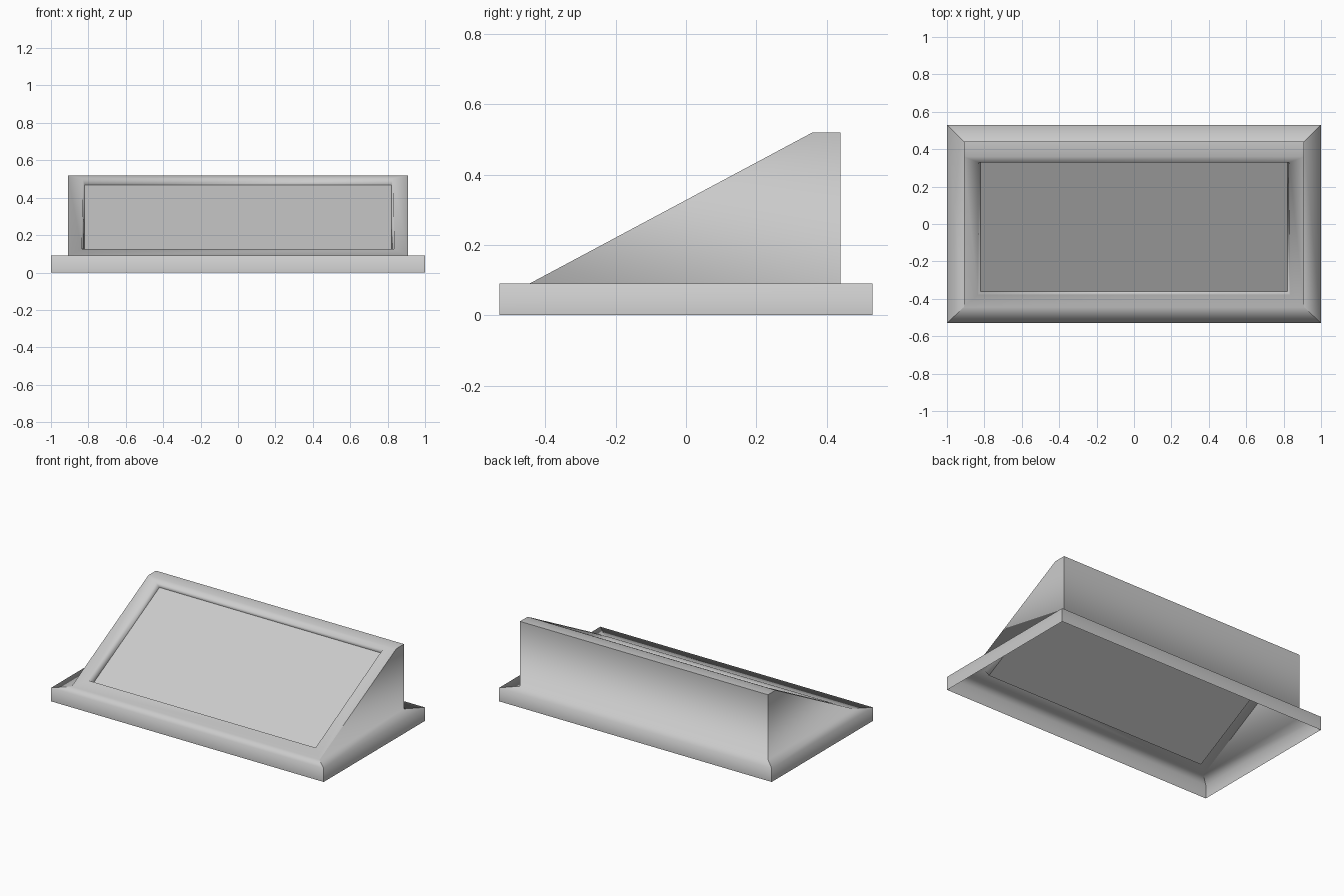
import bpy
import bmesh
from mathutils import Vector

cube = bpy.data.objects.get("Cube")
if cube:
    bpy.data.objects.remove(cube, do_unlink=True)

# Single grey finish
grey = bpy.data.materials.new("light_grey")
grey.use_nodes = True
colour = (0.6, 0.6, 0.6, 1)
grey.diffuse_color = colour
grey.node_tree.nodes["Principled BSDF"].inputs["Base Color"].default_value = colour

LIP, TOP = 0.09, 0.52
foot_front = Vector((0, -0.445, LIP))
crest = Vector((0, 0.36, TOP))
slope = (crest - foot_front).normalized()
inward = Vector((0, -slope.z, slope.y)) * -0.04

bm = bmesh.new()


def pair(x, y, z):
    """Mirrored right and left vertices."""
    return [bm.verts.new((s * x, y, z)) for s in (1, -1)]


def ring(front, back):
    """Closed loop: front left, front right, back right, back left."""
    return [front[1], front[0], back[0], back[1]]


def bridge(outer, inner, groups):
    for i, group in enumerate(groups):
        j = (i + 1) % 4
        face = bm.faces.new((outer[i], outer[j], inner[j], inner[i]))
        face[region] = group


region = bm.faces.layers.int.new("region")
FRONT, RIGHT, BACK, LEFT, PANEL = range(5)
around = (FRONT, RIGHT, BACK, LEFT)

# Open skirt and flat flange
skirt_bottom = ring(pair(1, -0.53, 0), pair(1, 0.53, 0))
skirt_top = ring(pair(1, -0.53, LIP), pair(1, 0.53, LIP))
foot = ring(pair(0.91, *foot_front.yz), pair(0.91, 0.44, LIP))
bridge(skirt_bottom, skirt_top, around)
bridge(skirt_top, foot, around)

# Wedge walls and narrow top
crest_r, crest_l = pair(0.91, *crest.yz)
back_r, back_l = pair(0.91, 0.44, TOP)
for verts, group in (
    ((foot[1], foot[2], back_r, crest_r), RIGHT),
    ((foot[3], foot[0], crest_l, back_l), LEFT),
    ((foot[2], foot[3], back_l, back_r), BACK),
    ((crest_l, crest_r, back_r, back_l), FRONT),
):
    bm.faces.new(verts)[region] = group

# Sloped frame with a recessed panel
low = foot_front + slope * 0.075
high = crest - slope * 0.035
outline = [foot[0], foot[1], crest_r, crest_l]
rim = ring(pair(0.835, *low.yz), pair(0.83, *high.yz))
floor = ring(pair(0.82, *(low + inward).yz), pair(0.82, *(high + inward).yz))
bridge(outline, rim, [FRONT] * 4)
bridge(rim, floor, [FRONT] * 4)
bm.faces.new(floor)[region] = PANEL

# Smooth within each side, crisp where sides meet
for face in bm.faces:
    face.smooth = True
for edge in bm.edges:
    edge.smooth = len({face[region] for face in edge.link_faces}) == 1

mesh = bpy.data.meshes.new("wedge_housing")
bm.to_mesh(mesh)
bm.free()
mesh.materials.append(grey)
housing = bpy.data.objects.new("wedge_housing", mesh)
bpy.context.collection.objects.link(housing)
